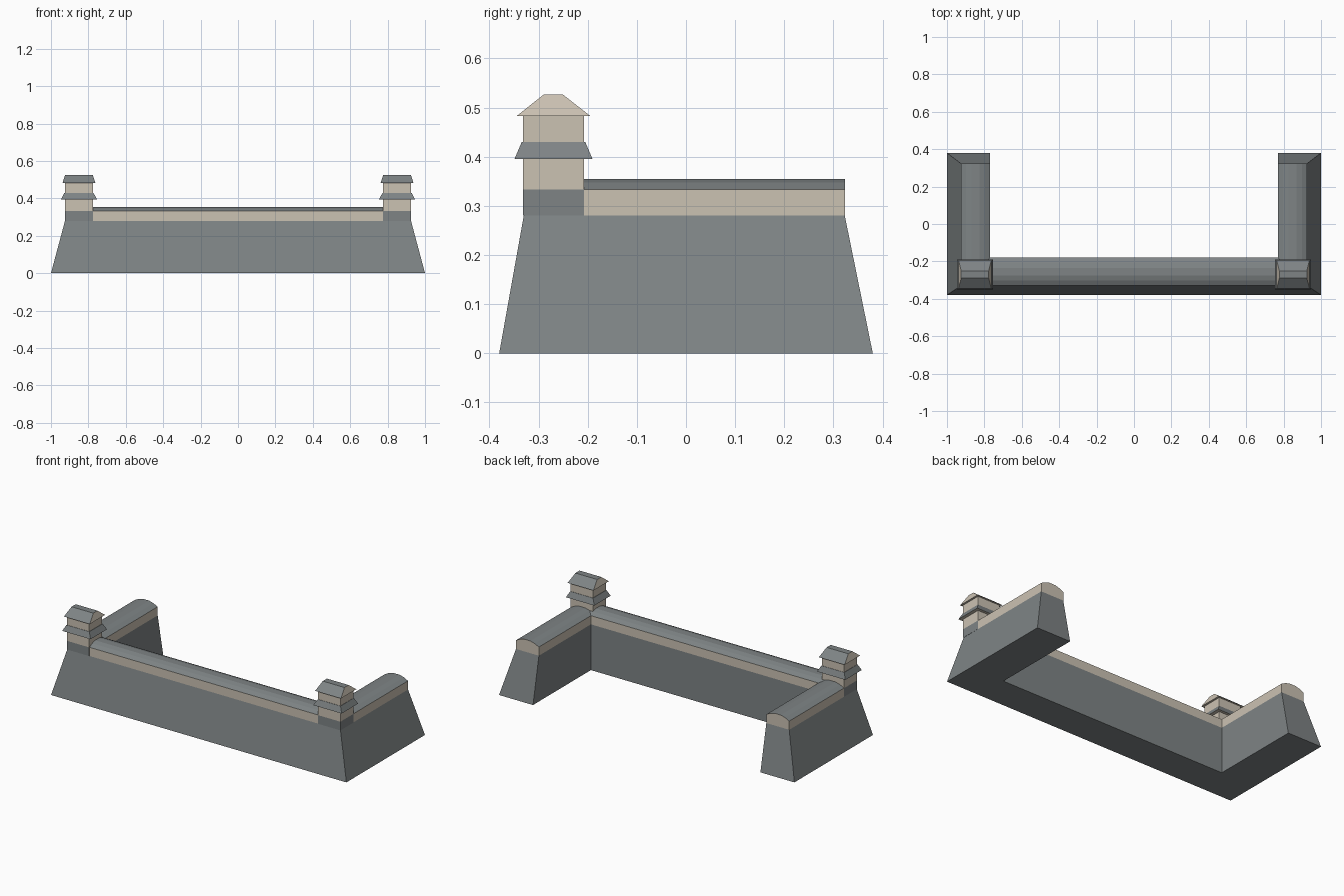
import bpy, bmesh

if "Cube" in bpy.data.objects:
    bpy.data.objects.remove(bpy.data.objects["Cube"])


def material(name, rgb):
    m = bpy.data.materials.new(name)
    m.diffuse_color = (*rgb, 1)
    m.use_nodes = True
    m.node_tree.nodes["Principled BSDF"].inputs["Base Color"].default_value = m.diffuse_color
    return m


GREY = material("grey stone", (0.21, 0.23, 0.235))
CREAM = material("cream plaster", (0.60, 0.54, 0.45))


def loft(name, rings, rule):
    """Join stacked rings into a closed solid; rule(normal, centre) is True for grey."""
    bm = bmesh.new()
    vs = [[bm.verts.new(p) for p in r] for r in rings]
    n = len(vs[0])
    bm.faces.new(vs[0])
    bm.faces.new(vs[-1])
    for a, b in zip(vs, vs[1:]):
        for i in range(n):
            j = (i + 1) % n
            bm.faces.new((a[i], a[j], b[j], b[i]))
    bmesh.ops.recalc_face_normals(bm, faces=bm.faces)
    bm.normal_update()
    for f in bm.faces:
        f.material_index = 0 if rule(f.normal, f.calc_center_median()) else 1
    me = bpy.data.meshes.new(name)
    bm.to_mesh(me)
    bm.free()
    me.materials.append(GREY)
    me.materials.append(CREAM)
    ob = bpy.data.objects.new(name, me)
    bpy.context.collection.objects.link(ob)
    return ob


def rect(x0, x1, y0, y1, z):
    return [(x0, y0, z), (x1, y0, z), (x1, y1, z), (x0, y1, z)]


# Battered U-shaped stone base
def u_ring(x, y0, y1, z):
    half = [(x, y0, z), (x, y1, z), (0.77, y1, z), (0.77, -0.18, z)]
    return half + [(-p[0], p[1], z) for p in reversed(half)]


loft("stone_base", [u_ring(1, -0.38, 0.38, 0), u_ring(0.925, -0.33, 0.323, 0.28)],
     lambda n, c: True)

# Parapet cross-section with rounded grey cap: (across 0..1, z)
CAP = [(0, 0.28), (0, 0.333), (0.18, 0.347), (0.37, 0.355),
       (0.63, 0.355), (0.82, 0.347), (1, 0.333), (1, 0.28)]
cap_rule = lambda n, c: n.z > 0.1

# Front parapet, ends buried in the towers
loft("front_parapet",
     [[(x, -0.33 + 0.15 * t, z) for t, z in CAP] for x in (-0.85, 0.85)], cap_rule)

for s, side in ((-1, "left"), (1, "right")):
    # Wing parapet
    loft(side + "_wing_parapet",
         [[(s * (0.77 + 0.155 * t), y, z) for t, z in CAP] for y in (-0.25, 0.323)],
         cap_rule)

    def box(x0, x1, y0, y1, z):
        return rect(s * x0, s * x1, y0, y1, z)

    # Tower shaft: stone foot below, plaster above
    body = (0.775, 0.926, -0.332, -0.207)
    loft(side + "_tower_shaft", [box(*body, z) for z in (0.28, 0.333, 0.484)],
         lambda n, c: c.z < 0.32)
    # Flared skirt roof round the shaft
    loft(side + "_skirt_roof",
         [box(0.754, 0.946, -0.349, -0.19, 0.395), box(0.773, 0.928, -0.334, -0.205, 0.43)],
         lambda n, c: n.z > -0.5)
    # Top roof: grey slopes, plaster gable ends and underside
    loft(side + "_top_roof",
         [box(0.763, 0.938, -0.344, -0.195, 0.483), box(0.777, 0.924, -0.29, -0.25, 0.526)],
         lambda n, c: abs(n.x) < 0.5 and n.z > 0)
